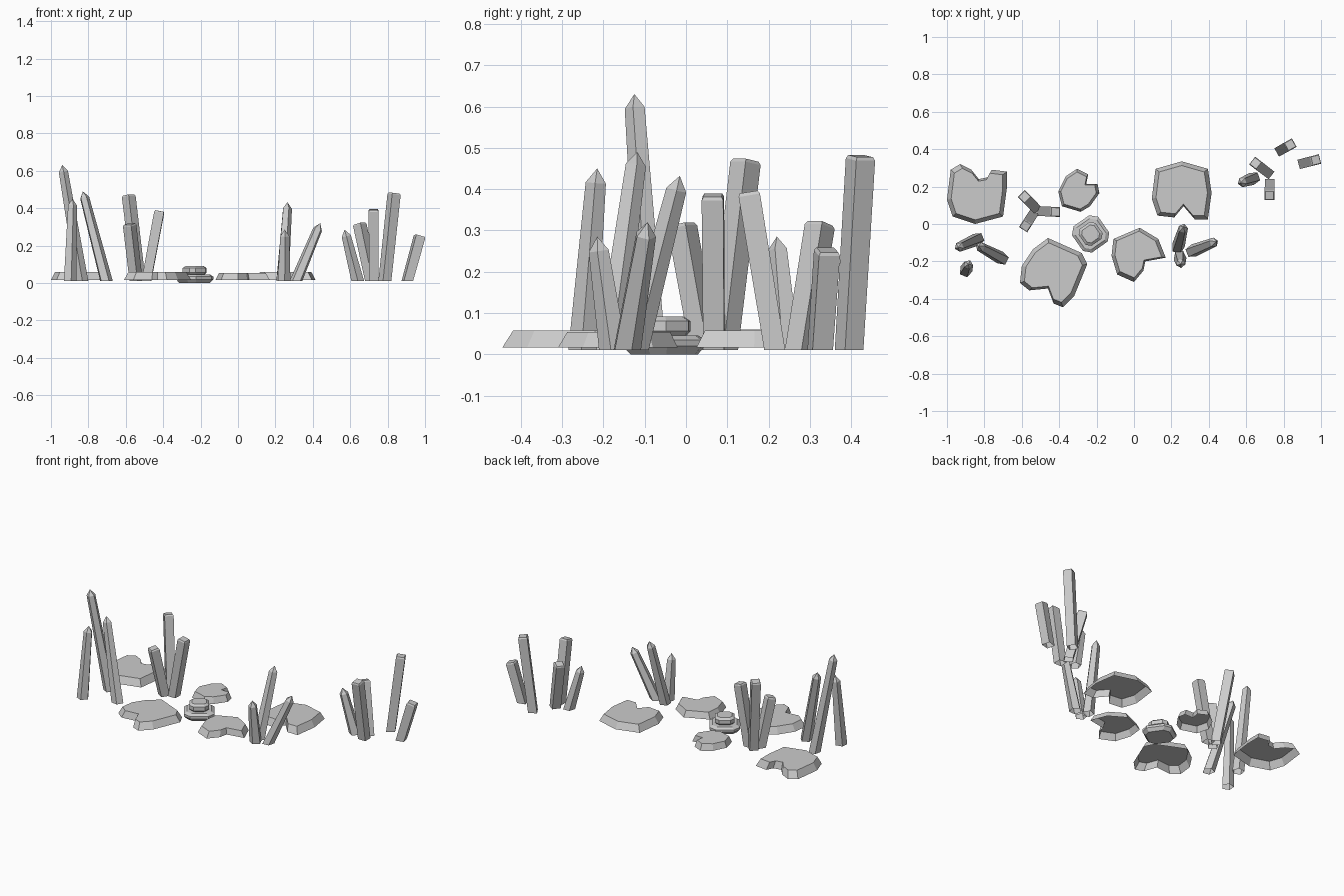
import bpy
import bmesh
import math
from mathutils import Vector

if "Cube" in bpy.data.objects:
    bpy.data.objects.remove(bpy.data.objects["Cube"], do_unlink=True)

# One plain grey for everything
grey = bpy.data.materials.new("plain_grey")
grey.use_nodes = True
colour = (0.6, 0.6, 0.6, 1.0)
grey.diffuse_color = colour
grey.node_tree.nodes["Principled BSDF"].inputs["Base Color"].default_value = colour


def loft(name, rings, apex=None, floor=False):
    """Flat-shaded shell through matching rings, topped by a cap or a point."""
    bm = bmesh.new()
    loops = [[bm.verts.new(p) for p in ring] for ring in rings]
    for low, high in zip(loops, loops[1:]):
        for i in range(len(low)):
            j = (i + 1) % len(low)
            bm.faces.new((low[i], low[j], high[j], high[i]))
    if floor:
        bm.faces.new(loops[0])
    top = loops[-1]
    if apex is None:
        bm.faces.new(top)
    else:
        tip = bm.verts.new(apex)
        for i in range(len(top)):
            bm.faces.new((top[i], top[(i + 1) % len(top)], tip))
    bmesh.ops.recalc_face_normals(bm, faces=bm.faces[:])
    mesh = bpy.data.meshes.new(name)
    bm.to_mesh(mesh)
    bm.free()
    mesh.materials.append(grey)
    obj = bpy.data.objects.new(name, mesh)
    bpy.context.collection.objects.link(obj)


def ring_at(centre, radius, angles, tilt=None):
    points = []
    for a in angles:
        p = Vector((math.cos(a), math.sin(a), 0)) * radius
        if tilt:
            p.rotate(tilt)
        points.append(centre + p)
    return points


def reed(name, base, top, pointed):
    """Leaning stem with a level, open foot: five-sided if pointed, else square."""
    foot, end = Vector((*base, 0.01)), Vector(top)
    axis = (end - foot).normalized()
    tilt = Vector((0, 0, 1)).rotation_difference(axis)
    sides = 5 if pointed else 4
    turn = math.atan2(axis.y, axis.x) + (0 if pointed else math.pi / 4)
    angles = [turn + math.tau * i / sides for i in range(sides)]
    rings = [ring_at(foot, 0.036, angles)]
    if pointed:
        rings.append(ring_at(end - axis * 0.035, 0.026, angles, tilt))
        loft(name, rings, end)
    else:
        rings.append(ring_at(end - axis * 0.008, 0.037, angles, tilt))
        rings.append(ring_at(end, 0.031, angles, tilt))
        loft(name, rings)


def lily_pad(name, centre, outline, height):
    """Notched open shell with a sloping rim; outline in hundredths about the centre."""
    rings = []
    for scale, z in ((1.0, 0.016), (0.86, height)):
        rings.append([(centre[0] + x * scale / 100, centre[1] + y * scale / 100, z)
                      for x, y in outline])
    loft(name, rings)


# Reed clumps: foot, top, pointed
clumps = {
    "left_reed": [
        ((-.835, -.08), (-.94, -.125, .63), True),
        ((-.705, -.185), (-.83, -.118, .49), True),
        ((-.90, -.25), (-.885, -.215, .45), True)],
    "back_reed": [
        ((-.53, .09), (-.585, .145, .47), False),
        ((-.545, .045), (-.58, -.01, .315), False),
        ((-.49, .068), (-.42, .065, .385), False)],
    "middle_reed": [
        ((.235, -.125), (.265, -.015, .432), True),
        ((.245, -.175), (.25, -.215, .285), True),
        ((.31, -.145), (.44, -.093, .32), True)],
    "right_reed": [
        ((.64, .245), (.57, .22, .285), True),
        ((.725, .215), (.725, .152, .393), False),
        ((.715, .275), (.65, .325, .317), False),
        ((.785, .395), (.835, .423, .48), False),
        ((.905, .325), (.972, .342, .253), False)],
}
for name, reeds in clumps.items():
    for number, (base, top, pointed) in enumerate(reeds, 1):
        reed(f"{name}_{number}", base, top, pointed)

# Floating pads
lily_pad("left_lily_pad", (-.84, .16),
         [(-16, -3), (-14, 13), (-9, 16), (-3, 13), (1, 8), (6, 9), (8, 13),
          (16, 12), (16, 3), (14, -12), (-1, -16), (-13, -12)], 0.06)
lily_pad("front_lily_pad", (-.44, -.255),
         [(-2, 18), (16, 10), (19, 4), (12, -13), (6, -19), (1, -17), (-2, -9),
          (-12, -10), (-17, -6), (-16, 3), (-10, 12)], 0.058)
lily_pad("middle_lily_pad", (.01, -.15),
         [(2, 13), (12, 7), (16, -3), (5, -5), (4, -10), (-1, -16), (-10, -12),
          (-13, -2), (-12, 7)], 0.054)
lily_pad("right_lily_pad", (.255, .175),
         [(0, 16), (14, 12), (16, -1), (14, -15), (7, -15), (1, -8), (-4, -14),
          (-13, -13), (-16, -4), (-14, 12)], 0.058)
lily_pad("small_lily_pad", (-.305, .175),
         [(0, 12), (6, 9), (5, 4), (11, 4), (12, -1), (7, -8), (2, -11), (-8, -8),
          (-10, 0), (-6, 8)], 0.054)


# Water flower: two stacked squares with clipped corners
def flower_part(name, profile):
    angles = [math.radians(80 + 90 * k + clip) for k in range(4) for clip in (-14, 14)]
    loft(name, [ring_at(Vector((-.232, -.053, z)), r, angles) for r, z in profile],
         floor=True)


flower_part("flower_base", [(.082, 0), (.1, .02), (.1, .034), (.082, .046)])
flower_part("flower_bud", [(.052, .044), (.064, .056), (.064, .08), (.048, .091)])
